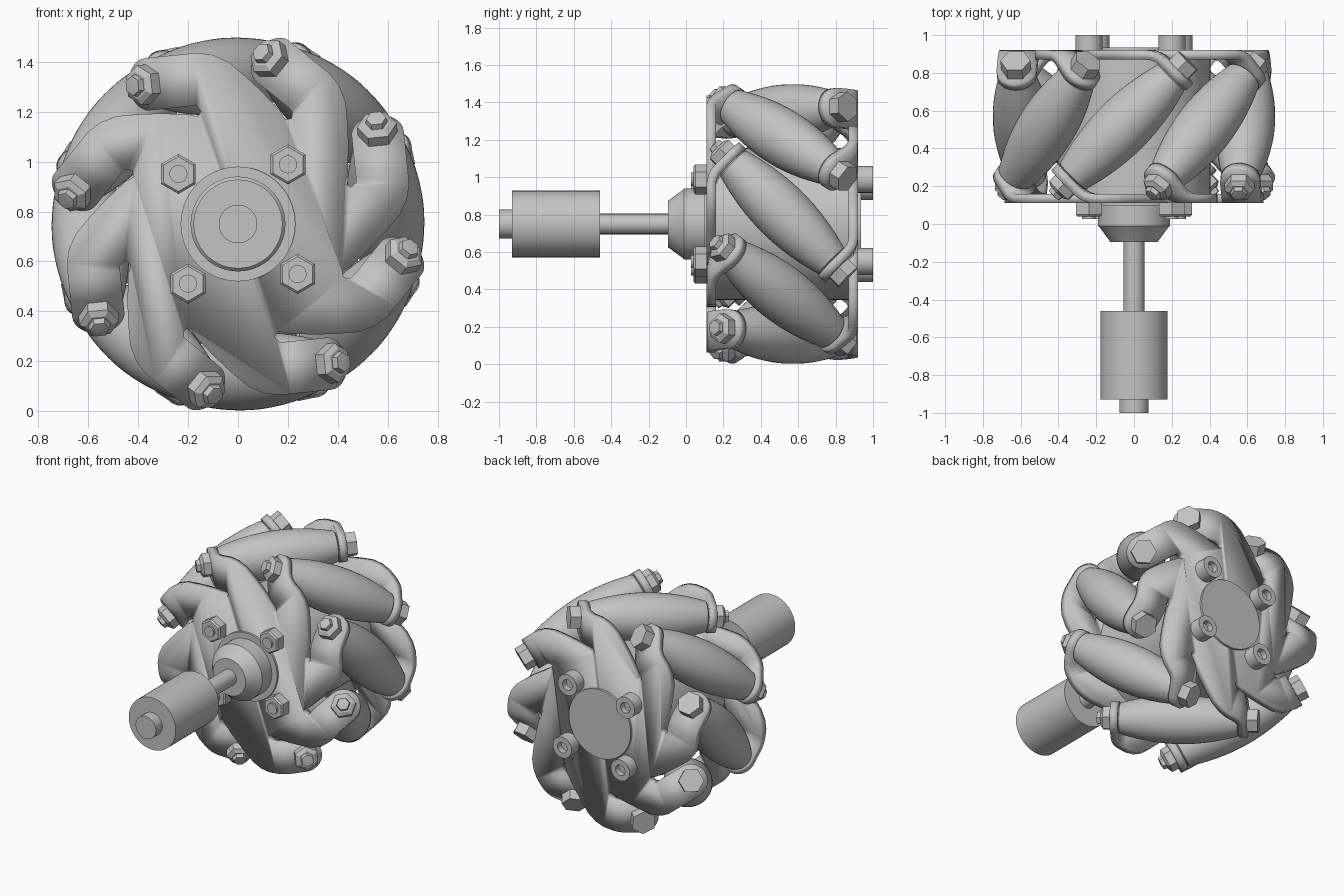
import bpy
import bmesh
from math import sin, cos, pi, sqrt, radians
from mathutils import Matrix

cube = bpy.data.objects.get("Cube")
if cube:
    bpy.data.objects.remove(cube)

# Single metal colour
metal = bpy.data.materials.new("grey_metal")
metal.use_nodes = True
GREY = (0.55, 0.55, 0.55, 1)
metal.diffuse_color = GREY
metal.node_tree.nodes["Principled BSDF"].inputs["Base Color"].default_value = GREY

# Wheel space: local z runs along the axle towards the front
WHEEL = Matrix.Translation((0, 0.515, 0.75)) @ Matrix.Rotation(pi / 2, 4, 'X')
COUNT = 8
FIRST = radians(6)
R_WHEEL, R_AXIS = 0.748, 0.595
FACE = 0.38


def spin(angle):
    return Matrix.Rotation(angle, 4, 'Z')


def finish(name, bm, matrix):
    bmesh.ops.recalc_face_normals(bm, faces=bm.faces)
    mesh = bpy.data.meshes.new(name)
    bm.to_mesh(mesh)
    bm.free()
    mesh.materials.append(metal)
    return place(name, mesh, matrix)


def place(name, mesh, matrix):
    obj = bpy.data.objects.new(name, mesh)
    bpy.context.collection.objects.link(obj)
    obj.matrix_world = matrix
    bpy.ops.object.select_all(action='DESELECT')
    obj.select_set(True)
    bpy.context.view_layer.objects.active = obj
    bpy.ops.object.shade_smooth_by_angle(angle=radians(30))
    return obj


def lathe(name, profile, matrix, sides=40):
    """Turn (radius, height) points around local z; zero radius closes an end."""
    bm = bmesh.new()
    rings = []
    for r, z in profile:
        if r == 0:
            rings.append([bm.verts.new((0, 0, z))] * sides)
        else:
            rings.append([bm.verts.new((r * cos(2 * pi * i / sides), r * sin(2 * pi * i / sides), z))
                          for i in range(sides)])
    for a, b in zip(rings, rings[1:]):
        for i in range(sides):
            j = (i + 1) % sides
            corners = list(dict.fromkeys((a[i], a[j], b[j], b[i])))
            if len(corners) > 2:
                bm.faces.new(corners)
    return finish(name, bm, matrix)


def rod(name, radius, z0, z1, matrix, sides=40):
    return lathe(name, [(0, z0), (radius, z0), (radius, z1), (0, z1)], matrix, sides)


# Side plate: pinwheel sheet with slots and eight tabs bent by 45 degrees
LOBE = [(.40, -.23), (.433, -.216), (.525, -.145), (.588, -.09), (.65, -.03), (.685, .03), (.70, .09)]
SLOT = [(.487, .115), (.465, .10), (.445, .115)]
T_BEND, BEND_R, TAB_R = 0.14, 0.12, 0.105
BEND_LEN = BEND_R * pi / 4


def tab_point(length):
    """Distance along the tab gives tangent offset and axle height."""
    turn = min(length, BEND_LEN) / BEND_R
    rest = max(length - BEND_LEN, 0) / sqrt(2)
    return T_BEND + BEND_R * sin(turn) + rest, FACE - BEND_R * (1 - cos(turn)) - rest


def plate_mesh_object(name, matrix):
    bm = bmesh.new()
    outline = []
    centre = BEND_LEN + 0.085
    rows = [(BEND_LEN * i / 4, TAB_R) for i in range(5)]
    rows += [(centre + TAB_R * sin(a), TAB_R * cos(a)) for a in [radians(11 * i) for i in range(9)]]
    for k in range(COUNT):
        turn = spin(2 * pi * k / COUNT)

        def vert(u, t, z=FACE):
            return bm.verts.new(turn @ Matrix.Translation((u, t, z)).to_translation())

        strip = []
        for length, half in rows:
            t, z = tab_point(length)
            strip.append((vert(R_AXIS + half, t, z), vert(R_AXIS - half, t, z)))
        for (a, b), (c, d) in zip(strip, strip[1:]):
            bm.faces.new((a, c, d, b))
        outline += [vert(*p) for p in LOBE] + list(strip[0]) + [vert(*p) for p in SLOT]
    bm.faces.new(outline)
    obj = finish(name, bm, matrix)
    solid = obj.modifiers.new("thickness", 'SOLIDIFY')
    solid.thickness = 0.05
    solid.offset = 0
    return obj


HALF_TURN = Matrix.Rotation(pi, 4, 'X')
plate_mesh_object("front_plate", WHEEL @ spin(FIRST))
plate_mesh_object("back_plate", WHEEL @ spin(FIRST) @ HALF_TURN)

# Barrel rollers, with their outer line lying on the wheel's rolling surface
HALF_LEN = 0.37
barrel = [(0.085, -HALF_LEN - 0.008)]
for i in range(17):
    s = HALF_LEN * (i / 8 - 1)
    barrel.append((R_WHEEL - sqrt(R_AXIS ** 2 + s * s / 2), s))
barrel.append((0.085, HALF_LEN + 0.008))
barrel = [(0, barrel[0][1])] + barrel + [(0, barrel[-1][1])]

for k in range(COUNT):
    axis = (WHEEL @ spin(FIRST + 2 * pi * k / COUNT) @ Matrix.Translation((R_AXIS, 0, 0))
            @ Matrix.Rotation(-pi / 4, 4, 'X'))
    n = str(k + 1)
    lathe("roller_" + n, barrel, axis)
    rod("roller_pin_" + n, 0.04, -0.45, 0.45, axis, 16)
    # Hex head behind, nut with pointed bolt end in front
    rod("roller_bolt_head_" + n, 0.08, -0.495, -0.42, axis, 6)
    lathe("roller_nut_" + n, [(0, 0.42), (0.08, 0.42), (0.08, 0.475), (0.055, 0.49), (0.045, 0.49),
                              (0.04, 0.515), (0, 0.52)], axis, 6)

# Drum between the plates and cover disc at the back
rod("core_drum", 0.405, -0.36, 0.36, WHEEL, 64)
rod("back_cover", 0.235, -0.42, -0.39, WHEEL, 64)

# Tapered hub with flange
lathe("hub", [(0, 0.39), (0.23, 0.39), (0.23, 0.42), (0.19, 0.42), (0.19, 0.525),
              (0.18, 0.535), (0.125, 0.61), (0, 0.61)], WHEEL, 64)

# Drive shaft, coupling and end stub
rod("shaft", 0.055, 0.60, 0.99, WHEEL)
rod("coupling", 0.178, 0.975, 1.445, WHEEL, 64)
rod("end_stub", 0.077, 1.44, 1.515, WHEEL)

# Four through bolts: nuts in front, socket caps behind
for k in range(4):
    m = WHEEL @ spin(radians(50 + 90 * k)) @ Matrix.Translation((0.312, 0, 0)) @ spin(radians(-20 - 90 * k))
    n = str(k + 1)
    lathe("plate_nut_" + n, [(0, 0.40), (0.08, 0.40), (0.08, 0.465), (0.07, 0.475), (0, 0.475)], m, 6)
    rod("plate_bolt_end_" + n, 0.036, 0.46, 0.488, m, 20)
    lathe("plate_bolt_cap_" + n, [(0, -0.445), (0.036, -0.445), (0.036, -0.485), (0.072, -0.485),
                                  (0.072, -0.40), (0, -0.40)], m, 24)
